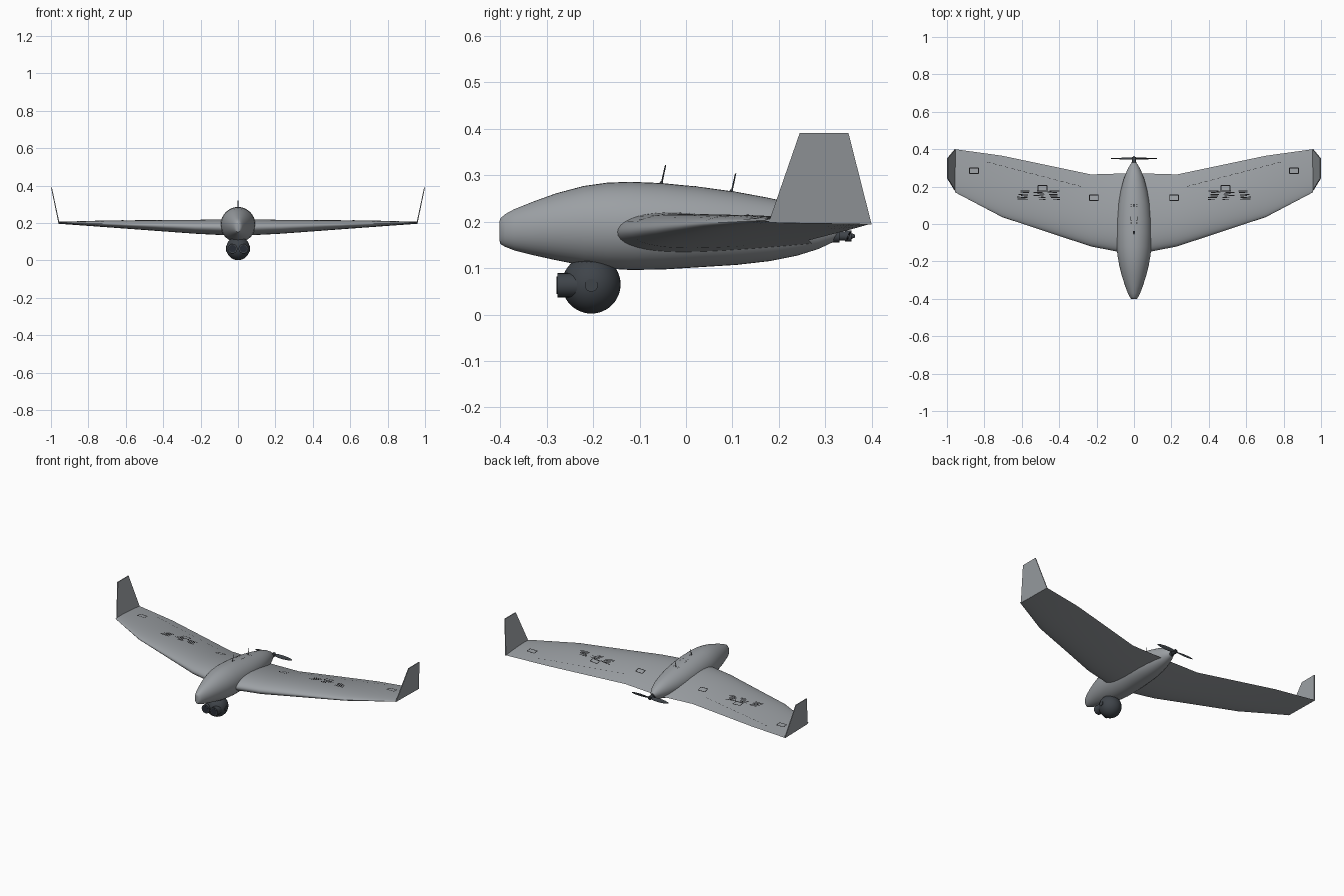
import bpy, bmesh, math, random
from mathutils import Vector, Matrix

cube = bpy.data.objects.get("Cube")
if cube:
    bpy.data.objects.remove(cube)


def material(name, rgb):
    m = bpy.data.materials.new(name)
    m.use_nodes = True
    m.diffuse_color = (*rgb, 1)
    bsdf = m.node_tree.nodes["Principled BSDF"]
    bsdf.inputs["Base Color"].default_value = (*rgb, 1)
    bsdf.inputs["Roughness"].default_value = 0.6
    return m


GREY = material("airframe grey", (0.33, 0.35, 0.37))
DARK = material("dark slate", (0.05, 0.058, 0.068))
BLACK = material("black", (0.008, 0.008, 0.009))
GLASS = material("lens glass", (0.02, 0.025, 0.035))


def finish(name, bm, mat, smooth=True, mirror=False):
    bmesh.ops.recalc_face_normals(bm, faces=bm.faces)
    me = bpy.data.meshes.new(name)
    bm.to_mesh(me)
    bm.free()
    me.materials.append(mat)
    ob = bpy.data.objects.new(name, me)
    bpy.context.collection.objects.link(ob)
    if smooth:
        bpy.ops.object.select_all(action="DESELECT")
        ob.select_set(True)
        bpy.context.view_layer.objects.active = ob
        bpy.ops.object.shade_smooth_by_angle(angle=math.radians(40))
    if mirror:
        ob.modifiers.new("mirror", "MIRROR")
    return ob


def loft(bm, rings, caps=(True, True)):
    """Skin a list of closed rings with quads."""
    loops = [[bm.verts.new(p) for p in r] for r in rings]
    for a, b in zip(loops, loops[1:]):
        n = len(a)
        for i in range(n):
            bm.faces.new((a[i], a[(i + 1) % n], b[(i + 1) % n], b[i]))
    for use, l in zip(caps, (loops[0], loops[-1])):
        if use:
            bm.faces.new(l)


def lerp_table(table, v):
    for a, b in zip(table, table[1:]):
        if v <= b[0]:
            t = max(0.0, (v - a[0]) / (b[0] - a[0]))
            return [p + (q - p) * t for p, q in zip(a, b)]
    return list(table[-1])


def rod(bm, p0, p1, r0, r1=None, seg=24):
    p0, p1 = Vector(p0), Vector(p1)
    d = p1 - p0
    mat = Matrix.Translation((p0 + p1) / 2) @ d.to_track_quat("Z", "Y").to_matrix().to_4x4()
    bmesh.ops.create_cone(bm, cap_ends=True, segments=seg, radius1=r0,
                          radius2=r0 if r1 is None else r1, depth=d.length, matrix=mat)


# Fuselage: station y, top z, bottom z, half width
BODY = [(-0.402, 0.200, 0.160, 0.008), (-0.400, 0.207, 0.152, 0.015),
        (-0.390, 0.216, 0.146, 0.023), (-0.370, 0.227, 0.138, 0.033),
        (-0.330, 0.243, 0.128, 0.048), (-0.280, 0.261, 0.117, 0.064),
        (-0.220, 0.277, 0.105, 0.079), (-0.170, 0.284, 0.099, 0.088),
        (-0.120, 0.286, 0.096, 0.093), (-0.050, 0.283, 0.097, 0.094),
        (0.030, 0.275, 0.102, 0.092), (0.110, 0.264, 0.107, 0.084),
        (0.180, 0.251, 0.115, 0.071), (0.240, 0.237, 0.127, 0.055),
        (0.285, 0.220, 0.141, 0.038), (0.315, 0.202, 0.155, 0.022),
        (0.328, 0.188, 0.164, 0.010)]


def body_ring(y, top, bot, w, n=40):
    c, h = (top + bot) / 2, (top - bot) / 2
    return [(w * math.cos(2 * math.pi * i / n), y, c + h * math.sin(2 * math.pi * i / n))
            for i in range(n)]


bm = bmesh.new()
loft(bm, [body_ring(*s) for s in BODY])
finish("fuselage", bm, GREY)

# Wing: span x, leading y, trailing y, leading z, trailing z, thickness
WING = [(0.00, -0.165, 0.272, 0.176, 0.152, 0.090), (0.23, -0.120, 0.265, 0.180, 0.160, 0.074),
        (0.705, 0.037, 0.365, 0.196, 0.186, 0.036), (0.958, 0.170, 0.400, 0.203, 0.196, 0.010)]


def wing_z(sec, t, side):
    _, _, _, zl, zt, th = sec
    half = 5 * th * (0.2969 * math.sqrt(t) - 0.126 * t - 0.3516 * t**2
                     + 0.2843 * t**3 - 0.1036 * t**4)
    return zl + (zt - zl) * t + 0.4 * th * t * (1 - t) + side * half


def wing_top(x, y):
    s = lerp_table(WING, x)
    t = min(1.0, max(0.0, (y - s[1]) / (s[2] - s[1])))
    return wing_z(s, t, 1)


bm = bmesh.new()
N = 24
ts = [(1 - math.cos(math.pi * i / N)) / 2 for i in range(N + 1)]
path = [(t, 1) for t in reversed(ts)] + [(t, -1) for t in ts[1:-1]]
loft(bm, [[(s[0], s[1] + (s[2] - s[1]) * t, wing_z(s, t, d)) for t, d in path]
          for s in (lerp_table(WING, x) for x in (0, 0.12, 0.23, 0.39, 0.55, 0.705, 0.83, 0.958))],
     caps=(False, True))
finish("wings", bm, GREY, mirror=True)

# Upswept winglets, thin plates leaning outward
bm = bmesh.new()
outline = [(0.956, 0.178, 0.198), (0.956, 0.400, 0.194), (0.997, 0.350, 0.391), (0.997, 0.245, 0.391)]
loft(bm, [[(x + o, y, z) for x, y, z in outline] for o in (-0.002, 0.003)])
finish("winglets", bm, GREY, smooth=False, mirror=True)


# Thin strips that follow a surface height function
def strip(bm, surface, p0, p1, width, seg=4):
    p0, p1 = Vector(p0), Vector(p1)
    side = (p1 - p0).normalized().orthogonal() * width / 2
    rows = []
    for i in range(seg + 1):
        c = p0.lerp(p1, i / seg)
        rows.append([bm.verts.new((q.x, q.y, surface(q.x, q.y) + 0.0012))
                     for q in (c - side, c + side)])
    for a, b in zip(rows, rows[1:]):
        f = bm.faces.new((a[0], a[1], b[1], b[0]))
        f.normal_update()
        if f.normal.z < 0:
            f.normal_flip()


def frame(bm, surface, cx, cy, hx, hy, width):
    pts = [(cx - hx, cy - hy), (cx + hx, cy - hy), (cx + hx, cy + hy), (cx - hx, cy + hy)]
    for a, b in zip(pts, pts[1:] + pts[:1]):
        strip(bm, surface, a, b, width)


# Access hatches, elevon hinge line and dark streaks on the wing tops
bm = bmesh.new()
for cx, cy in ((0.855, 0.285), (0.49, 0.19), (0.215, 0.14)):
    frame(bm, wing_top, cx, cy, 0.024, 0.015, 0.005)
finish("wing_hatch_frames", bm, BLACK, smooth=False, mirror=True)

bm = bmesh.new()
for i in range(16):
    a, b = (Vector((0.28, 0.2)).lerp(Vector((0.80, 0.335)), (i + k) / 16) for k in (0, 0.6))
    strip(bm, wing_top, a, b, 0.002)
finish("elevon_hinge_lines", bm, BLACK, smooth=False, mirror=True)

bm = bmesh.new()
random.seed(4)
for row in range(6):
    y = 0.132 + row * 0.009
    for k in range(3):
        x = 0.39 + k * 0.078 + random.uniform(0, 0.025)
        length = random.uniform(0.035, 0.06)
        strip(bm, wing_top, (x, y), (x + length, y + random.uniform(-0.002, 0.004)), 0.005)
finish("wing_streaks", bm, BLACK, smooth=False, mirror=True)


# Hatch marks along the spine
def body_top(x, y):
    _, top, bot, w = lerp_table(BODY, y)
    return (top + bot) / 2 + (top - bot) / 2 * math.sqrt(max(0, 1 - (x / w) ** 2))


bm = bmesh.new()
for y in (0.005, 0.02, 0.095, 0.105):
    strip(bm, body_top, (0.012, y), (0.020, y), 0.004)
strip(bm, body_top, (0.018, 0.02), (0.018, 0.04), 0.003)
strip(bm, body_top, (0.001, -0.042), (0.006, -0.042), 0.008)
finish("spine_marks", bm, BLACK, smooth=False, mirror=True)

# Two whip antennas on small bases
for name, y, z in (("front_antenna", -0.053, 0.281), ("rear_antenna", 0.098, 0.263)):
    bm = bmesh.new()
    rod(bm, (0, y, z), (0, y + 0.009, z + 0.041), 0.0018, 0.0014, 10)
    rod(bm, (0, y, z - 0.002), (0, y, z + 0.006), 0.005, 0.003, 14)
    finish(name, bm, DARK)

# Camera ball with mount, side pivots and twin lenses
bm = bmesh.new()
bmesh.ops.create_uvsphere(bm, u_segments=40, v_segments=24, radius=0.063,
                          matrix=Matrix.Translation((0, -0.204, 0.065)))
rod(bm, (0, -0.204, 0.09), (0, -0.204, 0.13), 0.04)
finish("camera_ball", bm, DARK)

bm = bmesh.new()
rod(bm, (0.058, -0.204, 0.063), (0.0645, -0.204, 0.063), 0.014)
finish("camera_pivots", bm, DARK, mirror=True)

bm = bmesh.new()
rod(bm, (0.029, -0.277, 0.063), (0.029, -0.225, 0.063), 0.026)
finish("lens_barrels", bm, DARK, mirror=True)
bm = bmesh.new()
rod(bm, (0.029, -0.2785, 0.063), (0.029, -0.270, 0.063), 0.019)
finish("lenses", bm, GLASS, mirror=True)

# Pusher motor
bm = bmesh.new()
HUB = 0.169
rod(bm, (0, 0.305, HUB), (0, 0.331, HUB), 0.014)
rod(bm, (0, 0.331, HUB), (0, 0.343, HUB), 0.010)
rod(bm, (0, 0.343, HUB), (0, 0.357, HUB), 0.012)
rod(bm, (0, 0.357, HUB), (0, 0.364, HUB), 0.006, 0.003)
finish("motor", bm, DARK)

# Two-bladed propeller: radius, chord, pitch
bm = bmesh.new()
for spin in (1, -1):
    rings = []
    for r, chord, pitch in ((0.0, 0.012, 40), (0.03, 0.020, 32), (0.065, 0.022, 22),
                            (0.10, 0.017, 16), (0.123, 0.007, 13)):
        p = math.radians(pitch)
        ring = []
        for i in range(10):
            a = 2 * math.pi * i / 10
            u, v = chord / 2 * math.cos(a), 0.0018 * math.sin(a)
            ring.append((spin * r, 0.350 + u * math.sin(p) + v * math.cos(p),
                         HUB + spin * (u * math.cos(p) - v * math.sin(p))))
        rings.append(ring)
    loft(bm, rings)
finish("propeller", bm, DARK)
